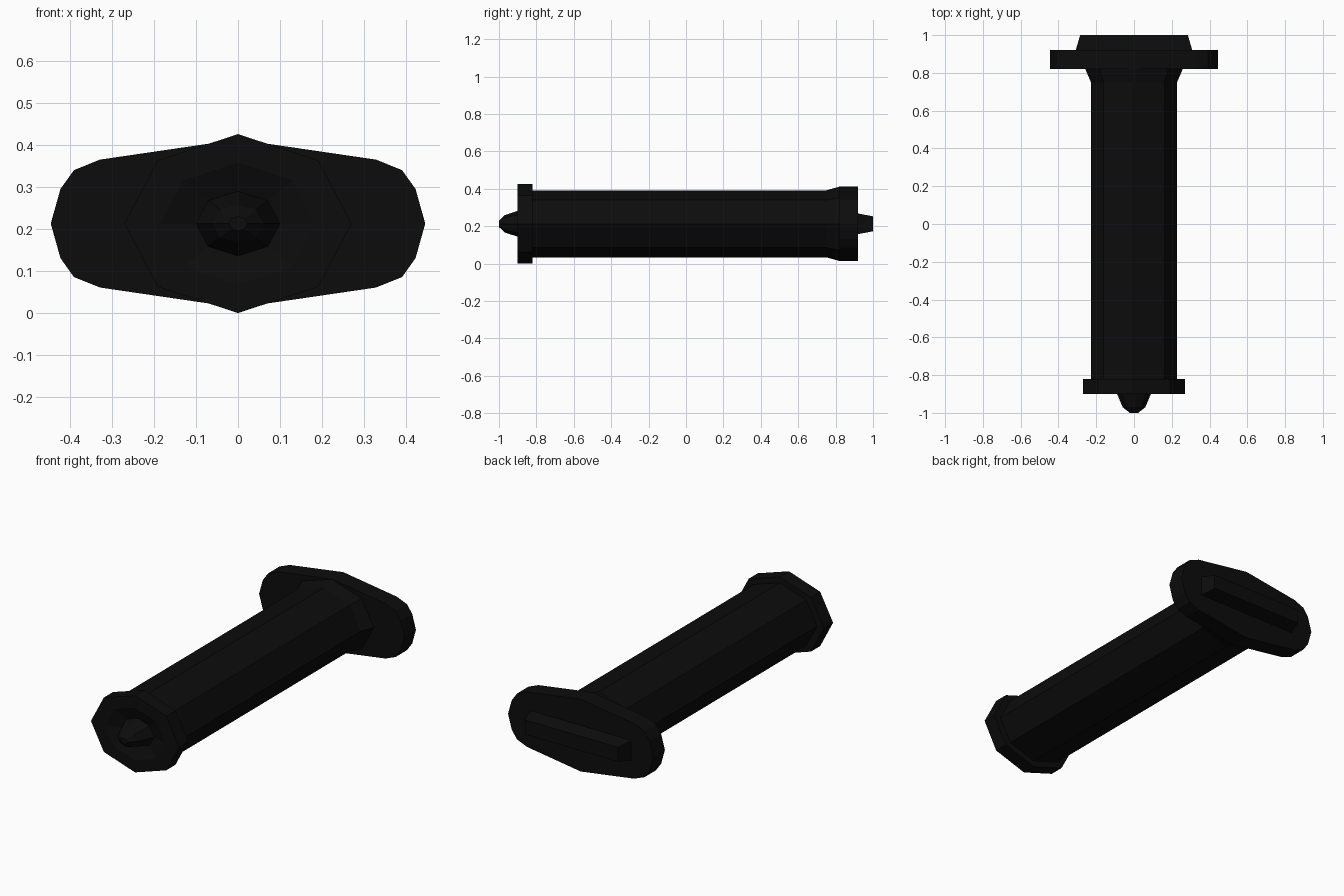
import bpy, bmesh
from math import cos, sin, pi

cube = bpy.data.objects.get("Cube")
if cube:
    bpy.data.objects.remove(cube, do_unlink=True)

MID = 0.2125  # height of the long axis

black = bpy.data.materials.new("near black")
black.use_nodes = True
colour = (0.0037, 0.0037, 0.0037, 1)
black.diffuse_color = colour
black.node_tree.nodes["Principled BSDF"].inputs["Base Color"].default_value = colour


def oval(rx, rz, sides=8):
    return [(rx * cos(2 * pi * i / sides), rz * sin(2 * pi * i / sides))
            for i in range(sides)]


def box(rx, rz):
    return [(rx, -rz), (rx, rz), (-rx, rz), (-rx, -rz)]


def loft(name, sections):
    """Skin matching outlines, each given as (y, outline), and cap the ends."""
    bm = bmesh.new()
    rings = [[bm.verts.new((x, y, MID + z)) for x, z in outline]
             for y, outline in sections]
    for a, b in zip(rings, rings[1:]):
        for i in range(len(a)):
            j = (i + 1) % len(a)
            bm.faces.new((a[i], a[j], b[j], b[i]))
    bm.faces.new(rings[0])
    bm.faces.new(rings[-1])
    bmesh.ops.recalc_face_normals(bm, faces=bm.faces)
    mesh = bpy.data.meshes.new(name)
    bm.to_mesh(mesh)
    bm.free()
    mesh.materials.append(black)
    obj = bpy.data.objects.new(name, mesh)
    bpy.context.collection.objects.link(obj)
    return obj


# Octagonal grip that flares where it meets the guard
loft("grip", [(-0.83, oval(0.228, 0.179)),
              (0.75, oval(0.228, 0.179)),
              (0.825, oval(0.26, 0.2))])

# Pommel collar with a dished face and the stepped knob inside it
loft("pommel", [(-0.82, oval(0.27, MID)),
                (-0.90, oval(0.27, MID)),
                (-0.90, oval(0.185, 0.145)),
                (-0.875, oval(0.1, 0.077)),
                (-0.97, oval(0.06, 0.046)),
                (-1.0, oval(0.022, 0.017))])

# Wide guard: one quarter of the outline, mirrored both ways
quarter = [(0.445, 0), (0.422, 0.082), (0.39, 0.127), (0.328, 0.152), (0, 0.2)]
upper = quarter + [(-x, z) for x, z in quarter[-2::-1]]
outline = upper + [(x, -z) for x, z in upper[-2:0:-1]]
loft("guard", [(0.82, outline), (0.92, outline)])

# Tapered bar on the back of the guard
loft("blade_socket", [(0.915, box(0.31, 0.056)), (1.0, box(0.285, 0.04))])
